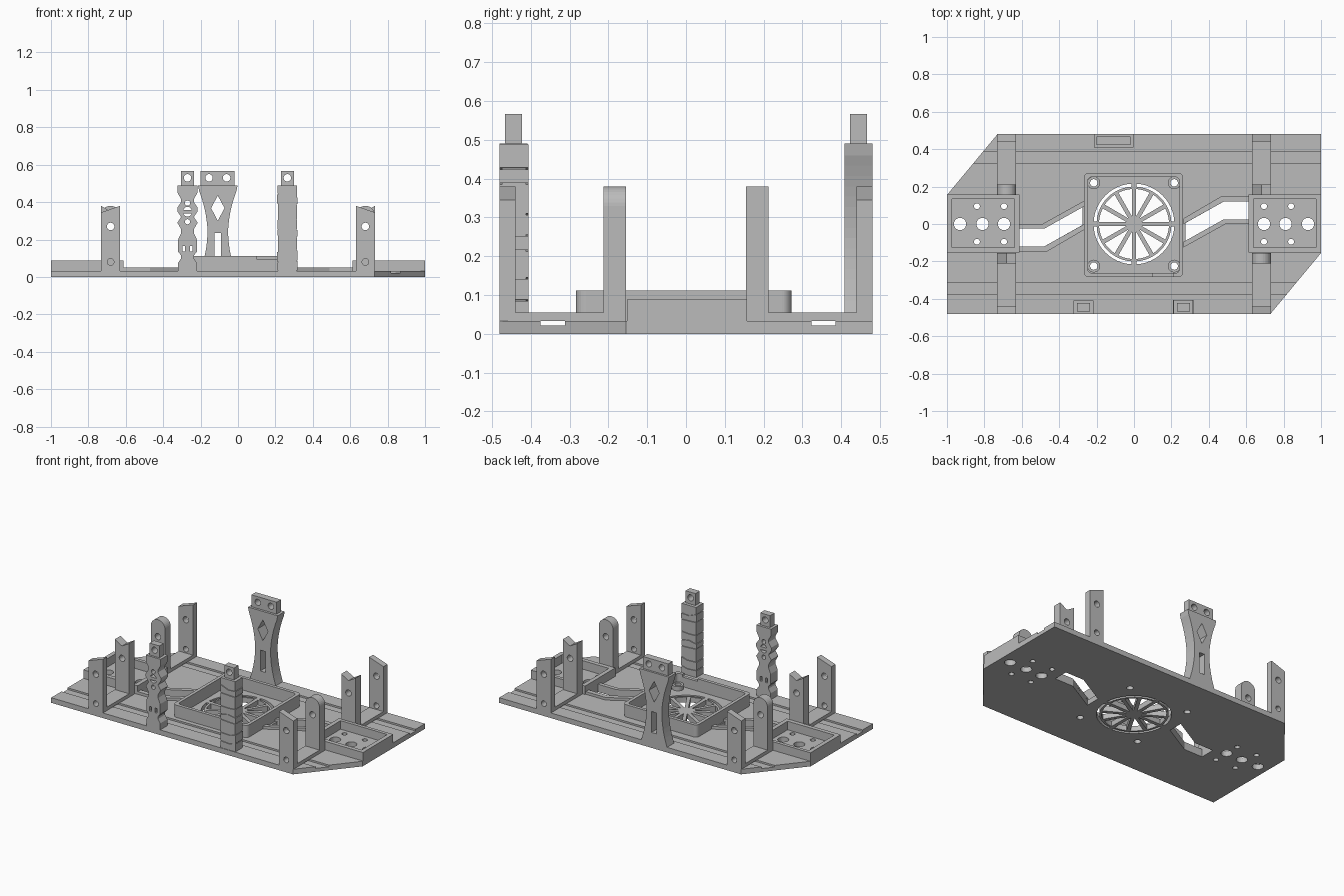
import bpy, bmesh, random
from math import cos, sin, pi, radians

if "Cube" in bpy.data.objects:
    bpy.data.objects.remove(bpy.data.objects["Cube"])

grey = bpy.data.materials.new("plain_grey")
grey.use_nodes = True
grey.diffuse_color = (0.5, 0.5, 0.5, 1)
grey.node_tree.nodes["Principled BSDF"].inputs["Base Color"].default_value = (0.5, 0.5, 0.5, 1)


def rect(x0, x1, y0, y1):
    return [(x0, y0), (x1, y0), (x1, y1), (x0, y1)]


def arc(cx, cy, r, a0=0, a1=2 * pi, n=24, closed=True):
    steps = n if closed else n + 1
    return [(cx + r * cos(a0 + (a1 - a0) * i / n), cy + r * sin(a0 + (a1 - a0) * i / n))
            for i in range(steps)]


def turn(pts):
    return [(-x, -y) for x, y in pts]


def mesh_object(name, prisms):
    """Each prism is (outline, low, high, axis): axis z uses x,y outlines, axis y uses x,z."""
    bm = bmesh.new()
    for pts, lo, hi, axis in prisms:
        place = (lambda p, t: (p[0], p[1], t)) if axis == "z" else (lambda p, t: (p[0], t, p[1]))
        a = [bm.verts.new(place(p, lo)) for p in pts]
        b = [bm.verts.new(place(p, hi)) for p in pts]
        bm.faces.new(a)
        bm.faces.new(b[::-1])
        for i in range(len(pts)):
            j = (i + 1) % len(pts)
            bm.faces.new((a[i], b[i], b[j], a[j]))
    bmesh.ops.recalc_face_normals(bm, faces=bm.faces)
    me = bpy.data.meshes.new(name)
    bm.to_mesh(me)
    bm.free()
    me.materials.append(grey)
    ob = bpy.data.objects.new(name, me)
    bpy.context.collection.objects.link(ob)
    return ob


def solid(name, prisms, cuts=()):
    ob = mesh_object(name, prisms)
    if not cuts:
        return ob
    cutter = mesh_object(name + "_cutter", cuts)
    cutter.hide_render = True
    mod = ob.modifiers.new("cut", "BOOLEAN")
    mod.operation, mod.solver, mod.object = "DIFFERENCE", "EXACT", cutter
    mod.use_self = True
    bpy.context.view_layer.update()
    baked = bpy.data.meshes.new_from_object(ob.evaluated_get(bpy.context.evaluated_depsgraph_get()))
    ob.modifiers.clear()
    ob.data = baked
    bpy.data.objects.remove(cutter)
    return ob


TOP = 0.033

# Base plate: two clipped corners, rail grooves, cable openings, fan grille, tray holes
outline = [(-1, -0.48), (0.73, -0.48), (1, -0.155), (1, 0.48), (-0.73, 0.48), (-1, 0.155)]
opening = [(0.612, 0.12), (0.48, 0.12), (0.275, 0.005), (0.275, -0.09), (0.48, 0.025), (0.612, 0.025)]
holes = [opening, turn(opening)]
for s in (-1, 1):
    holes += [arc(s * x, 0, 0.033) for x in (0.695, 0.81, 0.93)]
    holes += [arc(s * x, y, 0.016, n=16) for x in (0.695, 0.84) for y in (-0.095, 0.095)]
bosses = [(x, y) for x in (-0.215, 0.215) for y in (-0.225, 0.22)]
holes += [arc(x, y, 0.02, n=16) for x, y in bosses]
for k in range(12):
    mid = (k + 0.5) * pi / 6
    inner, outer = mid - 0.02, mid + 0.02
    holes.append(arc(0, 0, 0.187, mid - 0.2, mid + 0.2, 6, False)
                 + arc(0, 0, 0.045, outer, inner, 1, False))
for k in range(4):
    a = k * pi / 2 + 0.06
    b = a + pi / 2 - 0.12
    holes.append(arc(0, 0, 0.216, a, b, 12, False) + arc(0, 0, 0.2, b, a, 12, False))
cuts = [(h, -0.05, 0.1, "z") for h in holes]
cuts += [(rect(-1.1, 1.1, y0, y1), 0.022, 0.1, "z") for y0, y1 in ((-0.375, -0.312), (0.323, 0.385))]
solid("base_plate", [(outline, 0, TOP, "z")], cuts)

# Lips along the two cable openings
upper = [(0.615, 0.12), (0.48, 0.12), (0.265, 0), (0.265, 0.03), (0.47, 0.15), (0.615, 0.15)]
lower = [(0.615, 0.025), (0.48, 0.025), (0.265, -0.095), (0.265, -0.125), (0.49, 0), (0.615, 0)]
for name, pts in (("outer", upper), ("inner", lower)):
    solid("right_channel_lip_" + name, [(pts, TOP, 0.05, "z")])
    solid("left_channel_lip_" + name, [(turn(pts), TOP, 0.05, "z")])

# Trays at both ends
for side, s in (("left", 1), ("right", -1)):
    x0, x1 = sorted((s * 0.612, s * 1.0))
    solid(side + "_tray_wall", [(rect(x0, x1, -0.152, 0.157), TOP, 0.088, "z")],
          [(rect(x0 + 0.027, x1 - 0.027, -0.125, 0.135), 0, 0.2, "z")])

# Fan housing: rounded frame with a lowered stretch of front wall, plus screw bosses
def round_rect(x0, x1, y0, y1, r):
    pts = []
    for i, (x, y) in enumerate(((x1 - r, y1 - r), (x0 + r, y1 - r), (x0 + r, y0 + r), (x1 - r, y0 + r))):
        pts += arc(x, y, r, i * pi / 2, (i + 1) * pi / 2, 6, False)
    return pts


solid("fan_housing", [(round_rect(-0.268, 0.263, -0.283, 0.272, 0.025), TOP, 0.112, "z")],
      [(round_rect(-0.247, 0.242, -0.262, 0.251, 0.02), 0, 0.2, "z"),
       (rect(0.1, 0.21, 0.095, 0.2), -0.4, -0.256, "y")])
for i, (x, y) in enumerate(bosses):
    solid("fan_boss_%d" % i, [(arc(x, y, 0.034), TOP, 0.06, "z")],
          [(arc(x, y, 0.02, n=16), 0, 0.2, "z")])

# Four brackets: low foot, slanted outer post, inner post with round or notched top
for sx in (-1, 1):
    for sy in (-1, 1):
        tag = ("left" if sx > 0 else "right") + ("_back" if sy > 0 else "_front")
        x0, x1, xm = sx * 0.63, sx * 0.732, sx * 0.681
        lo, hi = sorted((sy * 0.155, sy * 0.48))
        solid(tag + "_bracket_foot", [(rect(x0, x1, lo, hi), TOP, 0.055, "z")])
        pins = [(arc(xm, 0.27, 0.02), -1, 1, "y"), (arc(xm, 0.08, 0.018), -1, 1, "y")]
        lo, hi = sorted((sy * 0.44, sy * 0.48))
        solid(tag + "_outer_post",
              [([(x0, TOP), (x1, TOP), (x1, 0.345), (x0, 0.38)], lo, hi, "y")], pins)
        lo, hi = sorted((sy * 0.155, sy * 0.212))
        if sx * sy < 0:
            top = arc(xm, 0.329, 0.051, 0, pi, 16, False)
        else:
            top = [(max(x0, x1), 0.38), (xm, 0.35), (min(x0, x1), 0.38)]
        solid(tag + "_inner_post",
              [([(min(x0, x1), 0.055), (max(x0, x1), 0.055)] + top, lo, hi, "y")], pins[:1])


# Towers share a pierced plug on top
def plug(name, x0, x1, y, hole_xs):
    solid(name, [(rect(x0, x1, 0.49, 0.567), y - 0.022, y + 0.022, "y")],
          [(arc(x, 0.53, 0.02), -1, 1, "y") for x in hole_xs])


def mirrored(cx, half):
    """Symmetric outline from (half width, height) pairs."""
    return [(cx + w, z) for w, z in half] + [(cx - w, z) for w, z in reversed(half)]


# Back tower: waisted column with a diamond and a slot
waist = []
for i in range(17):
    z = TOP + (0.46 - TOP) * i / 16
    d = (z - 0.25) / 0.21
    waist.append((0.055 + 0.035 * d * d + max(d, 0) * 0.01, z))
waist += [(0.106, 0.49)]
cx = -0.108
solid("back_tower", [(mirrored(cx, waist), 0.408, 0.48, "y")],
      [([(cx, 0.3), (cx + 0.036, 0.368), (cx, 0.435), (cx - 0.036, 0.368)], -1, 1, "y"),
       (rect(cx - 0.018, cx + 0.018, 0.1, 0.235), -1, 1, "y")])
plug("back_tower_plug", -0.2, -0.02, 0.445, (cx - 0.047, cx + 0.047))

# Front tower: carved bead outline with small windows
beads = [(0.05, TOP), (0.05, 0.075), (0.034, 0.1), (0.034, 0.115), (0.05, 0.135), (0.05, 0.2),
         (0.034, 0.235), (0.034, 0.255), (0.054, 0.29), (0.034, 0.32), (0.054, 0.35),
         (0.054, 0.37), (0.034, 0.4), (0.034, 0.415), (0.053, 0.45), (0.053, 0.49)]
cx = -0.27
windows = [arc(cx, 0.352, 0.023, 0.3, pi - 0.3, 10, False), arc(cx, 0.346, 0.023, pi + 0.3, 2 * pi - 0.3, 10, False),
           arc(cx, 0.395, 0.014, n=12), arc(cx, 0.295, 0.014, n=12)]
windows += [rect(cx + s * 0.02 - 0.007, cx + s * 0.02 + 0.007, 0.135, 0.165) for s in (-1, 1)]
solid("front_right_tower", [(mirrored(cx, beads), -0.48, -0.408, "y")],
      [(w, -1, 1, "y") for w in windows])
plug("front_right_tower_plug", cx - 0.035, cx + 0.035, -0.445, (cx,))

# Front tower: cracked stone column, tilted blocks around a slimmer core
random.seed(4)
cx, count = 0.264, 8
joints = [(TOP, TOP, TOP)]
for i in range(1, count):
    z = TOP + (0.49 - TOP) * i / count
    joints.append(tuple(z + random.uniform(-0.018, 0.018) for _ in range(3)))
joints.append((0.49, 0.49, 0.49))
solid("front_left_tower_core", [(rect(cx - 0.049, cx + 0.049, TOP, 0.488), -0.474, -0.412, "y")])
stones = []
for low, high in zip(joints, joints[1:]):
    w = random.uniform(0.051, 0.055)
    xs = (cx - w, cx + random.uniform(-0.02, 0.02), cx + w)
    pts = [(x, z + 0.002) for x, z in zip(xs, low)]
    pts += [(x, z - 0.002) for x, z in zip(xs[::-1], high[::-1])]
    stones.append((pts, -0.48, -0.406, "y"))
solid("front_left_tower_stones", stones)
plug("front_left_tower_plug", cx - 0.035, cx + 0.035, -0.445, (cx,))
